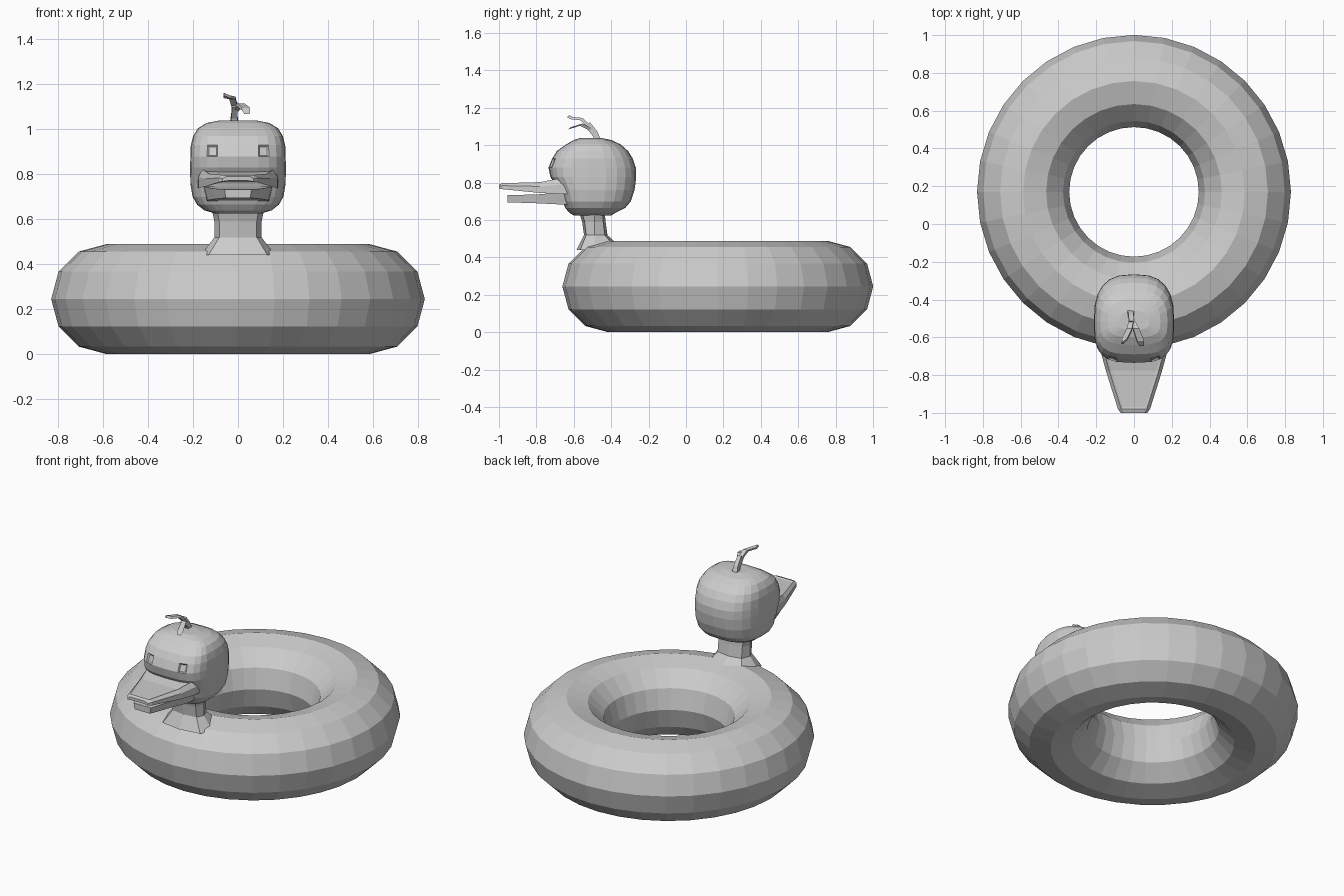
import bpy, bmesh, math

if "Cube" in bpy.data.objects:
    bpy.data.objects.remove(bpy.data.objects["Cube"])

grey = bpy.data.materials.new("plain grey")
grey.diffuse_color = (0.6, 0.6, 0.6, 1)
grey.use_nodes = True
grey.node_tree.nodes["Principled BSDF"].inputs["Base Color"].default_value = grey.diffuse_color


def loft(name, rings):
    """Skin a list of equal-length point rings and cap both ends."""
    bm = bmesh.new()
    vs = [[bm.verts.new(p) for p in ring] for ring in rings]
    n = len(vs[0])
    for a, b in zip(vs, vs[1:]):
        for i in range(n):
            j = (i + 1) % n
            bm.faces.new((a[i], a[j], b[j], b[i]))
    bm.faces.new(vs[0])
    bm.faces.new(vs[-1])
    bmesh.ops.recalc_face_normals(bm, faces=bm.faces)
    mesh = bpy.data.meshes.new(name)
    bm.to_mesh(mesh)
    bm.free()
    ob = bpy.data.objects.new(name, mesh)
    mesh.materials.append(grey)
    bpy.context.collection.objects.link(ob)
    return ob


def rounded_ring(z, rx, yf, yb, cy, n, pf, pb):
    """Horizontal squarish ring with its own front and back depth."""
    pts = []
    for k in range(n):
        a = 2 * math.pi * k / n
        s, c = math.sin(a), math.cos(a)
        e = 2 / (pf if c > 0 else pb)
        x = math.copysign(rx * abs(s) ** e, s)
        y = cy + (yf - cy if c > 0 else yb - cy) * abs(c) ** e
        pts.append((x, y, z))
    return pts


# inflatable ring
bpy.ops.mesh.primitive_torus_add(major_segments=32, minor_segments=12,
                                 major_radius=0.587, minor_radius=0.244,
                                 location=(0, 0.17, 0.245))
ring = bpy.context.object
ring.name = "swim_ring"
ring.data.materials.append(grey)

# neck flaring into the ring
loft("neck", [rounded_ring(z, rx, yf, yb, -0.49, 8, 3, 3) for z, rx, yf, yb in (
    (0.44, 0.165, -0.585, -0.335), (0.52, 0.105, -0.545, -0.42),
    (0.59, 0.105, -0.555, -0.43), (0.65, 0.118, -0.575, -0.435))])

# head, from the underside to the crown: height, half width, front, back
head_rows = (
    (0.625, 0.10, -0.60, -0.40), (0.64, 0.15, -0.625, -0.375),
    (0.665, 0.182, -0.645, -0.325), (0.70, 0.202, -0.66, -0.295),
    (0.76, 0.212, -0.68, -0.275), (0.83, 0.213, -0.725, -0.266),
    (0.88, 0.212, -0.735, -0.268), (0.93, 0.21, -0.715, -0.285),
    (0.97, 0.20, -0.69, -0.31), (1.005, 0.178, -0.64, -0.35),
    (1.028, 0.14, -0.60, -0.40), (1.04, 0.08, -0.56, -0.46))
head = loft("head", [rounded_ring(*r, -0.52, 24, 3.2, 2.7) for r in head_rows])

# eyes: shallow dents in the face
bm = bmesh.new()
bm.from_mesh(head.data)
eyes = [f for f in bm.faces if f.normal.y < -0.5
        and 0.08 < abs(f.calc_center_median().x) < 0.13
        and 0.88 < f.calc_center_median().z < 0.93]
bmesh.ops.inset_individual(bm, faces=eyes, thickness=0.009, depth=-0.008)
bm.to_mesh(head.data)
bm.free()


# bill halves: y, half width, bottom, top, middle of the underside
def upper(y, w, zb, zt, zc):
    half = [(w, zb), (w, zb + (zt - zb) * 0.6), (w - 0.018, zt)]
    pts = half + [(-x, z) for x, z in reversed(half)] + [(-0.6 * w, zc), (0.6 * w, zc)]
    return [(x, y, z) for x, z in pts]


bill = loft("upper_bill", [upper(*r) for r in (
    (-0.60, 0.18, 0.74, 0.825, 0.76), (-0.68, 0.175, 0.74, 0.822, 0.765),
    (-0.78, 0.148, 0.745, 0.803, 0.768), (-0.98, 0.085, 0.765, 0.797, 0.77),
    (-1.0, 0.07, 0.768, 0.79, 0.772))])

# sunken panel on top of the bill
bm = bmesh.new()
bm.from_mesh(bill.data)
tops = [f for f in bm.faces if f.normal.z > 0.8
        and -0.985 < f.calc_center_median().y < -0.68]
bmesh.ops.inset_region(bm, faces=tops, thickness=0.012, depth=-0.005)
bm.to_mesh(bill.data)
bm.free()

loft("lower_bill", [[(w * 0.9, y, zb), (w, y, zt), (-w, y, zt), (-w * 0.9, y, zb)]
                    for y, w, zb, zt in (
    (-0.60, 0.155, 0.68, 0.745), (-0.70, 0.15, 0.685, 0.745),
    (-0.80, 0.115, 0.69, 0.737), (-0.955, 0.06, 0.695, 0.733))])


# tuft: a stem and two blades, each a tapered strip along a short path
def strip(name, path, t=0.006):
    loft(name, [[(x - w, y - t, z - t), (x + w, y - t, z - t),
                 (x + w, y + t, z + t), (x - w, y + t, z + t)]
                for x, y, z, w in path])


strip("tuft_stem", [(-0.018, -0.468, 1.02, 0.018), (-0.016, -0.485, 1.06, 0.014),
                    (-0.014, -0.525, 1.11, 0.012)], 0.012)
strip("tuft_left_blade", [(-0.015, -0.515, 1.10, 0.012), (-0.025, -0.56, 1.14, 0.014),
                          (-0.05, -0.61, 1.145, 0.014), (-0.062, -0.63, 1.155, 0.003)])
strip("tuft_right_blade", [(-0.01, -0.51, 1.085, 0.01), (0.012, -0.56, 1.11, 0.016),
                           (0.036, -0.625, 1.09, 0.018), (0.04, -0.64, 1.075, 0.012)])
